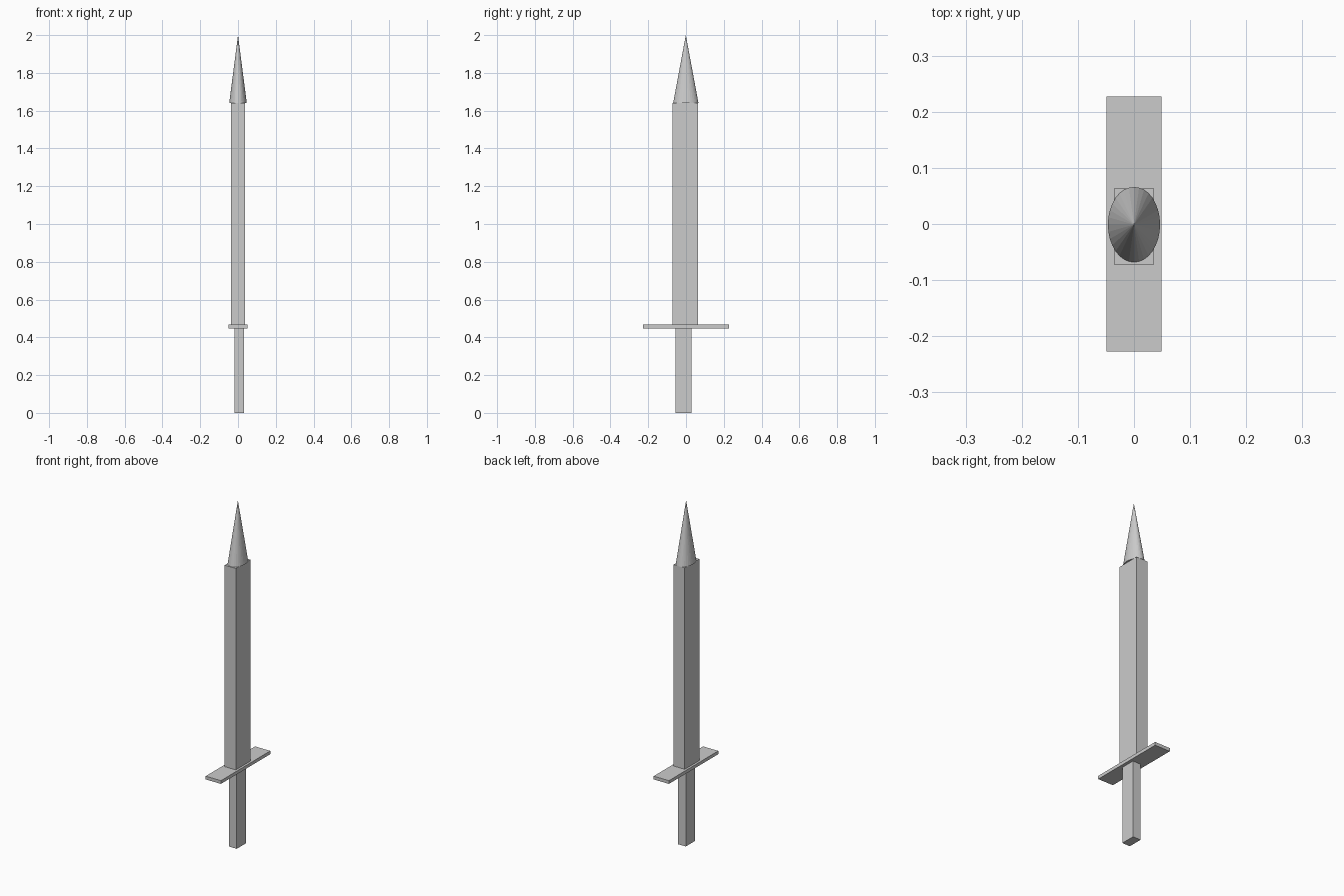
import bpy

if "Cube" in bpy.data.objects:
    bpy.data.objects.remove(bpy.data.objects["Cube"])


def box(name, x, y, z):
    """Box spanning the given (min, max) ranges."""
    spans = (x, y, z)
    bpy.ops.mesh.primitive_cube_add(size=1, location=[(a + b) / 2 for a, b in spans])
    ob = bpy.context.object
    ob.name = name
    ob.scale = [b - a for a, b in spans]
    bpy.ops.object.transform_apply(location=False, rotation=False, scale=True)
    return ob


# grip, crossguard and blade
box("grip", (-0.019, 0.031), (-0.056, 0.029), (0.0, 0.448))
box("crossguard", (-0.049, 0.049), (-0.227, 0.227), (0.448, 0.467))
box("blade", (-0.036, 0.036), (-0.072, 0.063), (0.467, 1.64))

# faceted conical tip, wider along y
bpy.ops.mesh.primitive_cone_add(vertices=32, radius1=1, radius2=0, depth=0.36,
                                location=(0, -0.001, 1.82))
tip = bpy.context.object
tip.name = "blade_tip"
tip.scale = (0.0465, 0.067, 1)
bpy.ops.object.transform_apply(location=False, rotation=False, scale=True)
